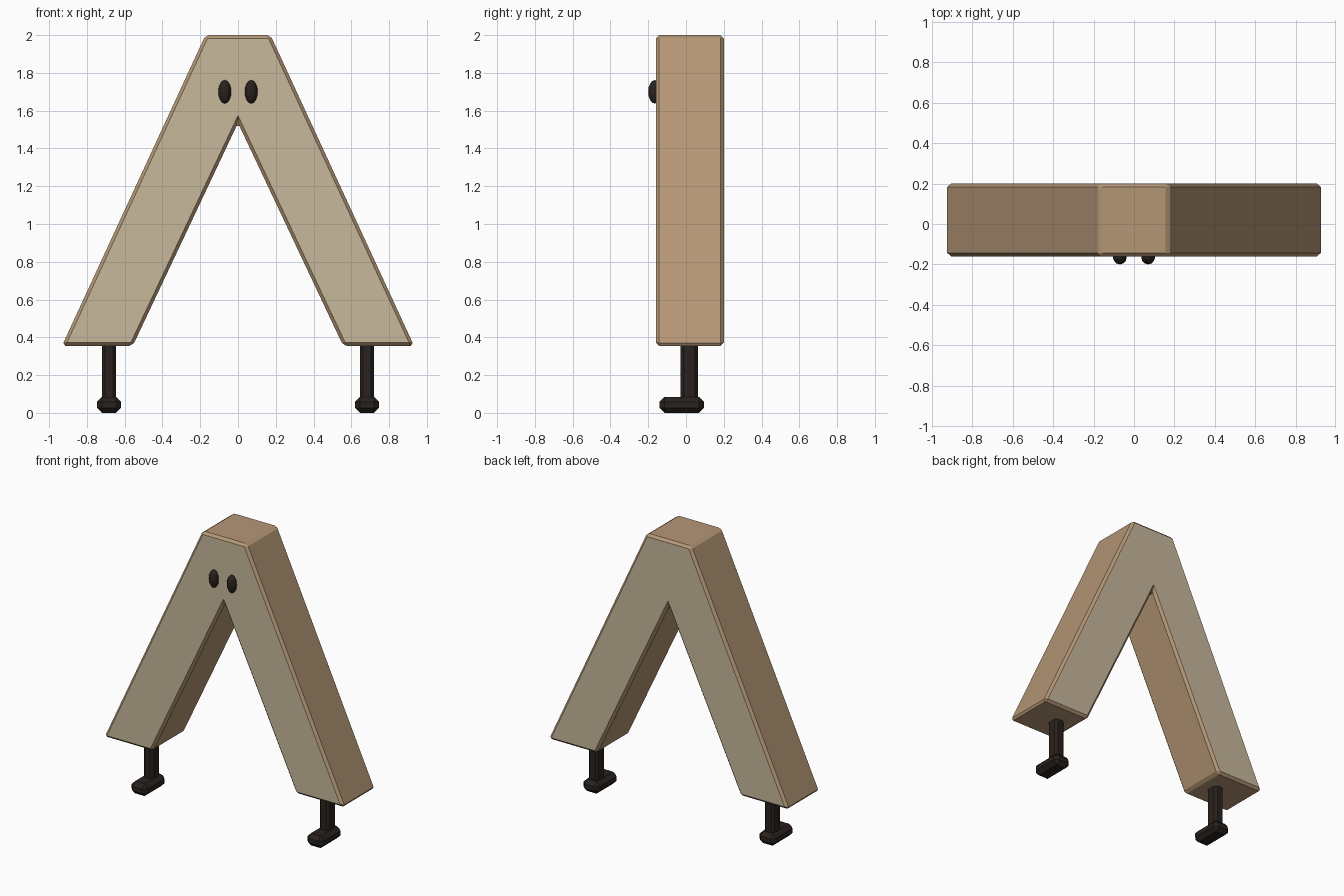
import bpy, bmesh
from mathutils import Matrix

if "Cube" in bpy.data.objects:
    bpy.data.objects.remove(bpy.data.objects["Cube"])


def material(name, rgb):
    m = bpy.data.materials.new(name)
    m.diffuse_color = (*rgb, 1)
    m.use_nodes = True
    m.node_tree.nodes["Principled BSDF"].inputs["Base Color"].default_value = m.diffuse_color
    return m


CREAM = material("face_wood", (0.58, 0.48, 0.33))
BROWN = material("side_wood", (0.46, 0.31, 0.18))
DARK = material("dark", (0.022, 0.016, 0.013))


def finish(name, bm, mats, bevel=0, bevel_mat=-1):
    bmesh.ops.recalc_face_normals(bm, faces=bm.faces)
    me = bpy.data.meshes.new(name)
    bm.to_mesh(me)
    bm.free()
    for m in mats:
        me.materials.append(m)
    ob = bpy.data.objects.new(name, me)
    bpy.context.collection.objects.link(ob)
    if bevel:
        mod = ob.modifiers.new("chamfer", 'BEVEL')
        mod.width = bevel
        mod.segments = 1
        mod.limit_method = 'ANGLE'
        mod.material = bevel_mat
    return ob


def box(name, lo, hi, bevel):
    bm = bmesh.new()
    size = [h - l for l, h in zip(lo, hi)]
    mid = [(h + l) / 2 for l, h in zip(lo, hi)]
    bmesh.ops.create_cube(bm, size=1, matrix=Matrix.Translation(mid) @ Matrix.Diagonal((*size, 1)))
    return finish(name, bm, [DARK], bevel)


# Body: inverted V profile extruded front to back, chamfered
half = [(0.172, 2.0), (0.932, 0.355), (0.557, 0.355)]
profile = half + [(0, 1.535)] + [(-x, z) for x, z in reversed(half)]
bm = bmesh.new()
front = bm.faces.new([bm.verts.new((x, -0.16, z)) for x, z in profile])
ext = bmesh.ops.extrude_face_region(bm, geom=[front], use_keep_orig=True)
bmesh.ops.translate(bm, vec=(0, 0.36, 0),
                    verts=[v for v in ext["geom"] if isinstance(v, bmesh.types.BMVert)])
bm.normal_update()
for f in bm.faces:
    f.material_index = 0 if abs(f.normal.y) > 0.5 else 1
finish("body", bm, [CREAM, BROWN], 0.017, 1)

for side, s in (("left", -1), ("right", 1)):
    # Thin leg and chunky foot
    x = s * 0.683
    box(side + "_leg", (x - 0.038, -0.028, 0.05), (x + 0.038, 0.064, 0.40), 0.017)
    box(side + "_foot", (x - 0.064, -0.14, 0.0), (x + 0.064, 0.096, 0.085), 0.027)
    # Oval eye
    bm = bmesh.new()
    bmesh.ops.create_uvsphere(bm, u_segments=12, v_segments=8, radius=1,
                              matrix=Matrix.Translation((s * 0.07, -0.165, 1.70))
                              @ Matrix.Diagonal((0.034, 0.035, 0.062, 1)))
    finish(side + "_eye", bm, [DARK])
